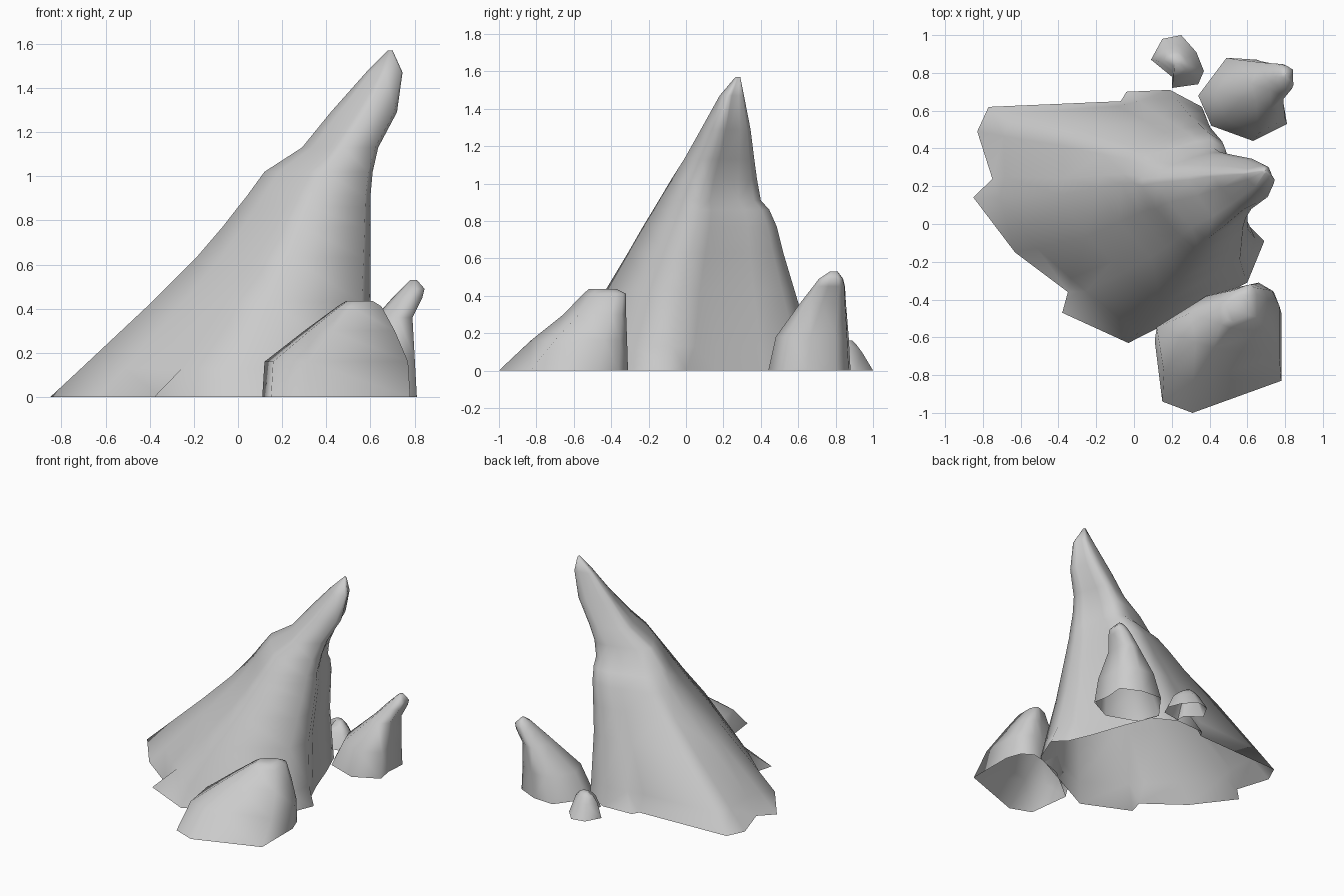
import bpy, bmesh, math


def fit(outline, box):
    """Stretch a plan outline into the box (xmin, xmax, ymin, ymax)."""
    xs, ys = zip(*outline)
    x0, x1, y0, y1 = box
    return [(x0 + (x - min(xs)) / (max(xs) - min(xs)) * (x1 - x0),
             y0 + (y - min(ys)) / (max(ys) - min(ys)) * (y1 - y0)) for x, y in outline]


def rock(name, base, levels, body=None, crest=None):
    """Loft a rock from its footprint; each level is (z, xmin, xmax, ymin, ymax)."""
    body = body or base
    crest = crest or body
    bm = bmesh.new()
    rings = []
    for i, (z, *box) in enumerate(levels):
        t = min(1, max(0, (z - .4) / .6))      # outline morphs towards the crest
        shape = base if i == 0 else [(p[0] + (q[0] - p[0]) * t, p[1] + (q[1] - p[1]) * t)
                                     for p, q in zip(body, crest)]
        rings.append([bm.verts.new((x, y, z)) for x, y in fit(shape, box)])
    n = len(base)
    for a, b in zip(rings, rings[1:]):
        for k in range(n):
            m = (k + 1) % n
            bm.faces.new((a[k], a[m], b[m], b[k]))
    bm.faces.new(rings[-1])          # closed top, open underside
    bmesh.ops.triangulate(bm, faces=bm.faces[:])
    bmesh.ops.recalc_face_normals(bm, faces=bm.faces[:])
    me = bpy.data.meshes.new(name)
    bm.to_mesh(me)
    bm.free()
    ob = bpy.data.objects.new(name, me)
    bpy.context.collection.objects.link(ob)
    bpy.ops.object.select_all(action='DESELECT')
    ob.select_set(True)
    bpy.context.view_layer.objects.active = ob
    bpy.ops.object.shade_smooth_by_angle(angle=math.radians(85))
    return ob


# Main leaning spire: jagged footprint, calmer body, rounder crest
foot = [(-.85, .14), (-.75, .24), (-.83, .49), (-.77, .62), (-.07, .65), (-.04, .70),
        (.19, .71), (.36, .62), (.44, .42), (.53, .16), (.60, 0), (.69, -.09),
        (.60, -.31), (-.03, -.63), (-.38, -.47), (-.35, -.36), (-.63, -.15)]
body = list(foot)
body[1], body[4], body[5] = (-.82, .26), (-.15, .66), (-.02, .69)
body[10], body[11] = (.60, .04), (.66, -.09)
body[14], body[15] = (-.34, -.395), (-.43, -.32)
crest = list(body)
crest[0:6] = [(-.85, .24), (-.82, .32), (-.74, .42), (-.58, .52), (-.22, .64), (-.02, .69)]
crest[14:17] = [(-.28, -.44), (-.42, -.31), (-.65, -.06)]
rock("main_spire", foot, [
    (0, -.85, .69, -.63, .71),
    (.13, -.71, .64, -.575, .67),
    (.43, -.39, .60, -.43, .58),
    (.63, -.19, .60, -.31, .52),
    (.77, -.07, .60, -.23, .485),
    (.86, 0, .60, -.175, .445),
    (.91, .04, .60, -.145, .40),
    (1.02, .12, .61, -.08, .38),
    (1.13, .29, .635, -.01, .365),
    (1.29, .42, .72, .08, .345),
    (1.47, .58, .745, .18, .31),
    (1.57, .68, .70, .265, .29)], body, crest)

# Broad boulder in front
rock("front_boulder",
     [(.11, -.62), (.15, -.94), (.31, -1), (.78, -.83), (.78, -.47),
      (.74, -.36), (.66, -.31), (.57, -.33), (.38, -.40)],
     [(0, .11, .78, -1, -.31),
      (.16, .12, .77, -.83, -.315),
      (.30, .30, .71, -.655, -.32),
      (.41, .45, .65, -.55, -.32),
      (.435, .49, .61, -.52, -.37)])

# Small leaning spike behind on the right
rock("back_spike",
     [(.34, .68), (.41, .52), (.63, .44), (.81, .53), (.79, .65),
      (.80, .80), (.65, .87), (.49, .88)],
     [(0, .34, .81, .44, .88),
      (.18, .43, .80, .48, .87),
      (.36, .62, .79, .61, .855),
      (.45, .70, .835, .68, .85),
      (.49, .74, .845, .71, .84),
      (.53, .78, .81, .77, .81)])

# Little pebble at the back
rock("back_pebble",
     [(.09, .87), (.15, .98), (.25, 1), (.33, .91), (.37, .81),
      (.34, .74), (.20, .72), (.20, .78)],
     [(0, .09, .37, .72, 1),
      (.10, .13, .33, .77, .94),
      (.14, .16, .29, .81, .91),
      (.16, .19, .26, .84, .89)])
